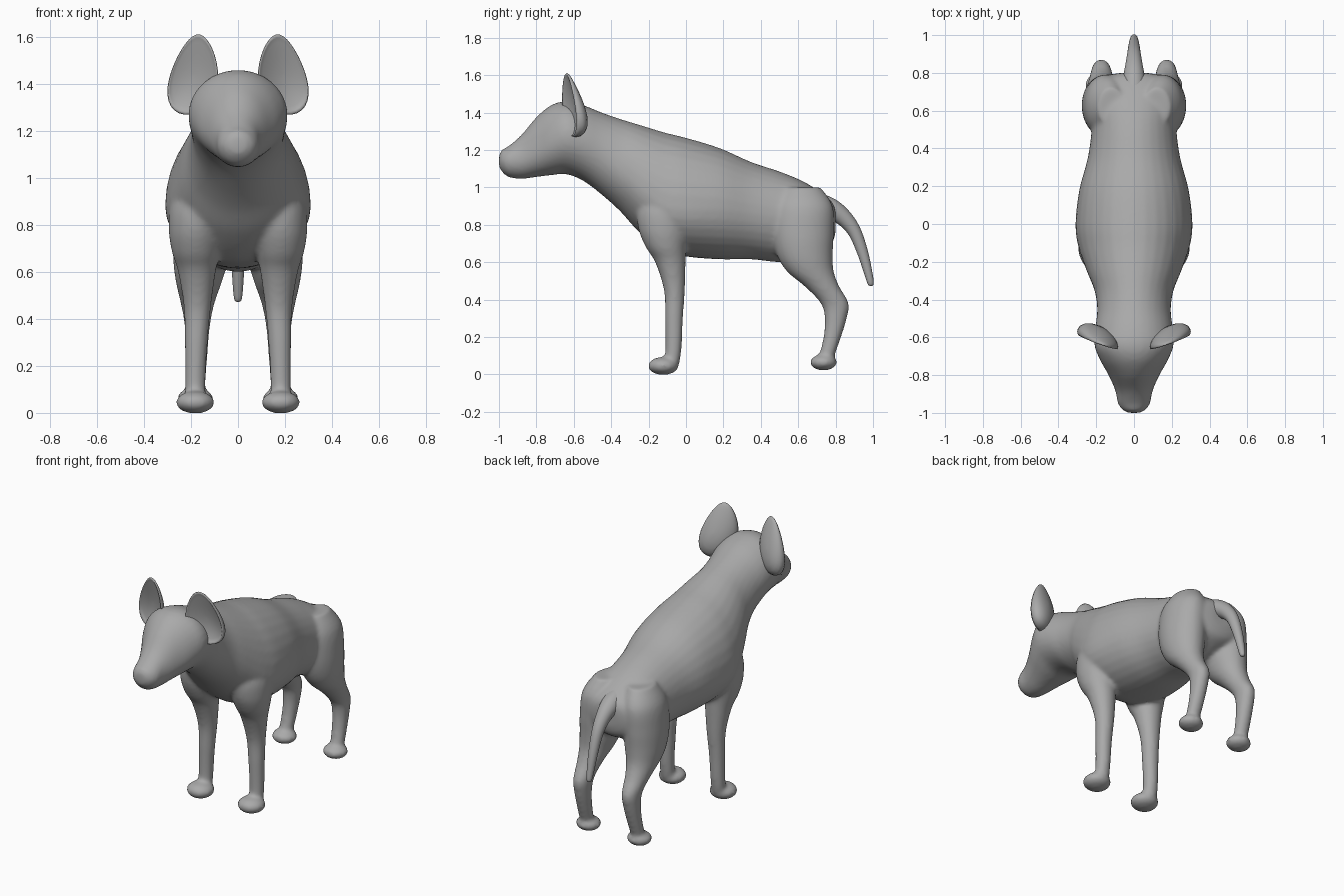
import bpy, bmesh, math
from mathutils import Vector, Matrix

cube = bpy.data.objects.get("Cube")
if cube:
    bpy.data.objects.remove(cube, do_unlink=True)

SIDES = 32

# One plain coat colour
coat = bpy.data.materials.new("grey_coat")
coat.use_nodes = True
colour = (0.4, 0.4, 0.4, 1)
coat.diffuse_color = colour
coat.node_tree.nodes["Principled BSDF"].inputs["Base Color"].default_value = colour


def resample(rows, steps=5):
    """Smooth curve through rows of section values."""
    rows = [Vector(r) for r in rows]
    padded = [rows[0]] + rows + [rows[-1]]
    result = []
    for a, b, c, d in zip(padded, padded[1:], padded[2:], padded[3:]):
        for i in range(steps):
            t = i / steps
            result.append(0.5 * (2 * b + (c - a) * t + (2 * a - 5 * b + 4 * c - d) * t ** 2
                                 + (3 * b - a - 3 * c + d) * t ** 3))
    return result + [rows[-1]]


def loft(bm, rings):
    """Closed skin over a list of point rings."""
    loops = [[bm.verts.new(p) for p in ring] for ring in rings]
    faces = []
    for low, high in zip(loops, loops[1:]):
        for i in range(len(low)):
            j = (i + 1) % len(low)
            faces.append(bm.faces.new((low[i], low[j], high[j], high[i])))
    faces += [bm.faces.new(loops[0]), bm.faces.new(loops[-1])]
    bmesh.ops.recalc_face_normals(bm, faces=faces)


def angles():
    return [math.tau * i / SIDES for i in range(SIDES)]


def torso_ring(y, top, bottom, half, widest):
    ring = []
    for a in angles():
        c, s = math.cos(a), math.sin(a)
        ring.append((half * c, y, widest + s * (top - widest if s > 0 else widest - bottom)))
    return ring


def leg_ring(side, z, front, back, x, half):
    return [(side * (x + half * math.cos(a)),
             (front + back) / 2 + (back - front) / 2 * math.sin(a), z) for a in angles()]


def paw(bm, centre, size):
    bmesh.ops.create_uvsphere(bm, u_segments=24, v_segments=16, radius=1,
                              matrix=Matrix.Translation(centre) @ Matrix.Diagonal((*size, 1)))


def make_object(name, bm):
    mesh = bpy.data.meshes.new(name)
    bm.to_mesh(mesh)
    bm.free()
    mesh.materials.append(coat)
    obj = bpy.data.objects.new(name, mesh)
    bpy.context.collection.objects.link(obj)
    mesh.shade_smooth()
    return obj


# Head, neck and trunk: y, top, bottom, half width, height of widest point
trunk = [
    (-1.0, 1.17, 1.11, .03, 1.14), (-.985, 1.2, 1.085, .06, 1.14),
    (-.95, 1.22, 1.055, .085, 1.14), (-.88, 1.28, 1.045, .1, 1.15),
    (-.8, 1.375, 1.055, .135, 1.19), (-.72, 1.44, 1.065, .18, 1.24),
    (-.64, 1.46, 1.07, .21, 1.27), (-.55, 1.44, 1.035, .205, 1.24),
    (-.45, 1.4, .96, .195, 1.18), (-.35, 1.365, .87, .21, 1.09),
    (-.25, 1.335, .76, .25, 1.0), (-.12, 1.295, .66, .295, .9),
    (0, 1.265, .63, .31, .88), (.18, 1.21, .615, .29, .88),
    (.35, 1.135, .615, .245, .86), (.5, 1.085, .6, .225, .84),
    (.62, 1.035, .62, .225, .84), (.72, .975, .66, .21, .83),
    (.78, .925, .7, .16, .82), (.8, .89, .76, .07, .82),
]
# Legs: z, front y, back y, centre x, half width
foreleg = [
    (1.02, -.2, .02, .14, .07), (.9, -.26, .04, .17, .115), (.78, -.255, .02, .18, .115),
    (.68, -.215, 0, .18, .1), (.6, -.165, -.002, .175, .08), (.45, -.118, -.006, .173, .058),
    (.3, -.112, -.016, .178, .049), (.13, -.11, -.024, .182, .044), (.04, -.12, -.04, .182, .045),
]
hind_leg = [
    (1.0, .52, .72, .12, .07), (.9, .47, .785, .145, .11), (.76, .46, .79, .155, .12),
    (.64, .485, .785, .16, .115), (.55, .54, .79, .167, .096), (.47, .635, .82, .172, .073),
    (.38, .72, .87, .173, .055), (.3, .742, .86, .175, .049), (.2, .735, .83, .178, .045),
    (.1, .712, .795, .182, .043), (.05, .705, .785, .182, .045),
]

bm = bmesh.new()
loft(bm, [torso_ring(*row) for row in resample(trunk)])
for side in (1, -1):
    for leg in (foreleg, hind_leg):
        loft(bm, [leg_ring(side, *row) for row in resample(leg)])
    paw(bm, (side * .182, -.122, .045), (.083, .082, .048))
    paw(bm, (side * .182, .735, .064), (.076, .072, .043))
body = make_object("body", bm)

# Fuse the limbs into the trunk and soften the joins
remesh = body.modifiers.new("fuse", "REMESH")
remesh.mode = "VOXEL"
remesh.voxel_size = .012
remesh.use_smooth_shade = True
soften = body.modifiers.new("soften", "SMOOTH")
soften.factor = .5
soften.iterations = 8


def ear_ring(side, scale, depth):
    """Upright oval, narrow at the tip side and swept towards the head at its foot."""
    ring = []
    for a in angles():
        u, v = scale * math.cos(a), scale * math.sin(a)
        width = .104 - .028 * v
        x = .19 + width * u - .012 * v
        z = 1.44 + .17 * v - .02 * u
        ring.append((side * x, -.615 + .35 * (x - .19) - .015 * v + depth * (1 - .55 * v), z))
    return ring


# Cupped ears: hollow front, rounded rim, bulging back
for side, label in ((1, "left"), (-1, "right")):
    bm = bmesh.new()
    front = [(s, .03 * (1 - s * s) - .01) for s in (.03, .25, .45, .65, .8, .91)]
    back = [(s, .065 * math.sqrt(1 - s * s)) for s in (1, .97, .9, .75, .55, .3, .03)]
    loft(bm, [ear_ring(side, s, d) for s, d in front + [(.97, -.012)] + back])
    make_object(label + "_ear", bm)

# Drooping tail: y, z, radius
tail_rows = [(.68, .92, .06), (.77, .885, .058), (.84, .84, .046), (.9, .765, .036),
             (.945, .65, .029), (.975, .54, .022), (.988, .485, .016), (.99, .472, .005)]
path = resample(tail_rows)
bm = bmesh.new()
rings = []
for i, (y, z, r) in enumerate(path):
    ahead, behind = path[min(i + 1, len(path) - 1)], path[max(i - 1, 0)]
    along = Vector((0, ahead[0] - behind[0], ahead[1] - behind[1])).normalized()
    across = Vector((1, 0, 0))
    normal = along.cross(across)
    rings.append([Vector((0, y, z)) + r * (math.cos(a) * across + math.sin(a) * normal)
                  for a in angles()])
loft(bm, rings)
make_object("tail", bm)
